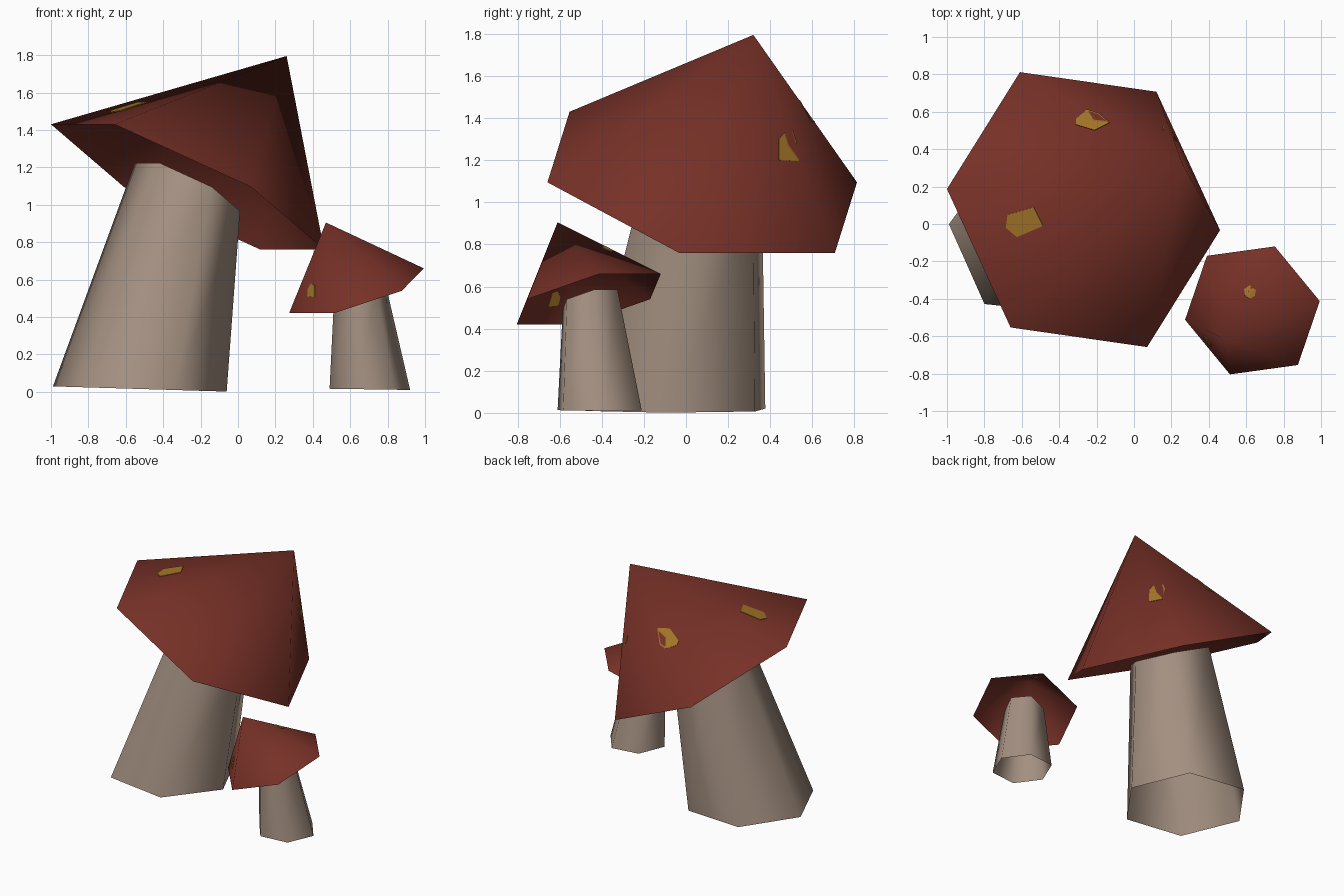
import bpy, math
from mathutils import Vector
from mathutils.bvhtree import BVHTree

if "Cube" in bpy.data.objects:
    bpy.data.objects.remove(bpy.data.objects["Cube"])


def material(name, rgb):
    m = bpy.data.materials.new(name)
    m.diffuse_color = (*rgb, 1)
    m.use_nodes = True
    m.node_tree.nodes["Principled BSDF"].inputs["Base Color"].default_value = m.diffuse_color
    return m


RED = material("cap_red", (0.18, 0.03, 0.02))
TAN = material("stalk_tan", (0.37, 0.28, 0.22))
OCHRE = material("spot_ochre", (0.36, 0.17, 0.02))


def make(name, verts, faces, mat, smooth=True):
    me = bpy.data.meshes.new(name)
    me.from_pydata([tuple(v) for v in verts], [], faces)
    me.materials.append(mat)
    for p in me.polygons:
        p.use_smooth = smooth
    me.update()
    ob = bpy.data.objects.new(name, me)
    bpy.context.collection.objects.link(ob)
    return ob


def mushroom(prefix, half_rim, centre, apex, base, base_r, base_turn, base_slope, neck):
    """Open six-sided cone cap on an open tapering six-sided stalk."""
    c = Vector(centre)
    half = [Vector(v) for v in half_rim]
    offs = half + [-v for v in half]
    # cap: fan from the tip to the rim, hollow below
    verts = [c + o for o in offs] + [Vector(apex)]
    faces = [(i, (i + 1) % 6, 6) for i in range(6)]
    make(prefix + "_cap", verts, faces, RED)
    # stalk: loft from the ground ring to a ring parallel to the rim
    b = Vector(base)
    ring = []
    for i in range(6):
        a = math.radians(base_turn + 60 * i)
        x, y = base_r * math.cos(a), base_r * math.sin(a)
        ring.append(b + Vector((x, y, -base_slope * x)))
    top_c, k = neck
    top = [Vector(top_c) + o * k for o in offs]
    make(prefix + "_stalk", ring + top,
         [(i, (i + 1) % 6, (i + 1) % 6 + 6, i + 6) for i in range(6)], TAN)
    return BVHTree.FromPolygons(verts, faces)


def spot(name, tree, axis, u, v, outline):
    """Thin ochre plate following the cap, outlined in the plane facing an axis."""
    pts = []
    for du, dv in [(0, 0)] + outline:
        p, q = u + du, v + dv
        start, ray = {"top": ((p, q, 5), (0, 0, -1)),
                      "right": ((5, p, q), (-1, 0, 0)),
                      "front": ((p, -5, q), (0, 1, 0))}[axis]
        loc, nor, _, _ = tree.ray_cast(Vector(start), Vector(ray))
        if loc:
            if nor.dot(Vector(ray)) > 0:
                nor = -nor
            pts.append((loc, nor))
    n = len(pts)
    verts = [l + m * 0.004 for l, m in pts] + [l - m * 0.003 for l, m in pts]
    faces = []
    for i in range(1, n):
        j = i % (n - 1) + 1
        faces += [(0, i, j), (n, n + j, n + i), (i, i + n, j + n, j)]
    make(name, verts, faces, OCHRE, False)


# large mushroom, rim listed counter-clockwise from its +x corner
big = mushroom("large", [(0.73, -0.11, -0.335), (0.39, 0.63, -0.335), (-0.34, 0.735, 0)],
               (-0.27, 0.077, 1.095), (0.26, 0.32, 1.795),
               (-0.525, -0.05, 0.015), 0.467, -6, 0.03,
               ((-0.27, 0.077, 1.095), 0.385))

# small mushroom
small = mushroom("small", [(0.36, 0.05, 0.12), (0.12, 0.342, 0.12), (-0.243, 0.292, 0)],
                 (0.633, -0.462, 0.54), (0.47, -0.61, 0.905),
                 (0.705, -0.41, 0.013), 0.217, 7, 0.015,
                 ((0.65, -0.455, 0.54), 0.38))

# painted spots
spot("large_spot_back", big, "top", -0.22, 0.55,
     [(0.09, -0.01), (0.03, 0.04), (-0.03, 0.06), (-0.09, 0.01), (-0.09, -0.02), (0.01, -0.05)])
spot("large_spot_left", big, "top", -0.585, 0.01,
     [(0.1, -0.02), (0.05, 0.08), (-0.09, 0.04), (-0.1, -0.03), (-0.04, -0.08)])
spot("large_spot_right", big, "right", 0.485, 1.265,
     [(0.05, -0.07), (0.035, 0.03), (0.02, 0.075), (-0.02, 0.065), (-0.045, 0.035), (-0.045, -0.065)])
spot("small_spot_top", small, "top", 0.62, -0.365,
     [(0.03, 0.01), (0.0, 0.035), (-0.03, 0.015), (-0.025, -0.02), (0.0, -0.035), (0.025, -0.02)])
spot("small_spot_front", small, "front", 0.393, 0.54,
     [(0.018, -0.035), (0.018, 0.03), (0.0, 0.038), (-0.018, 0.01), (-0.02, -0.03)])
